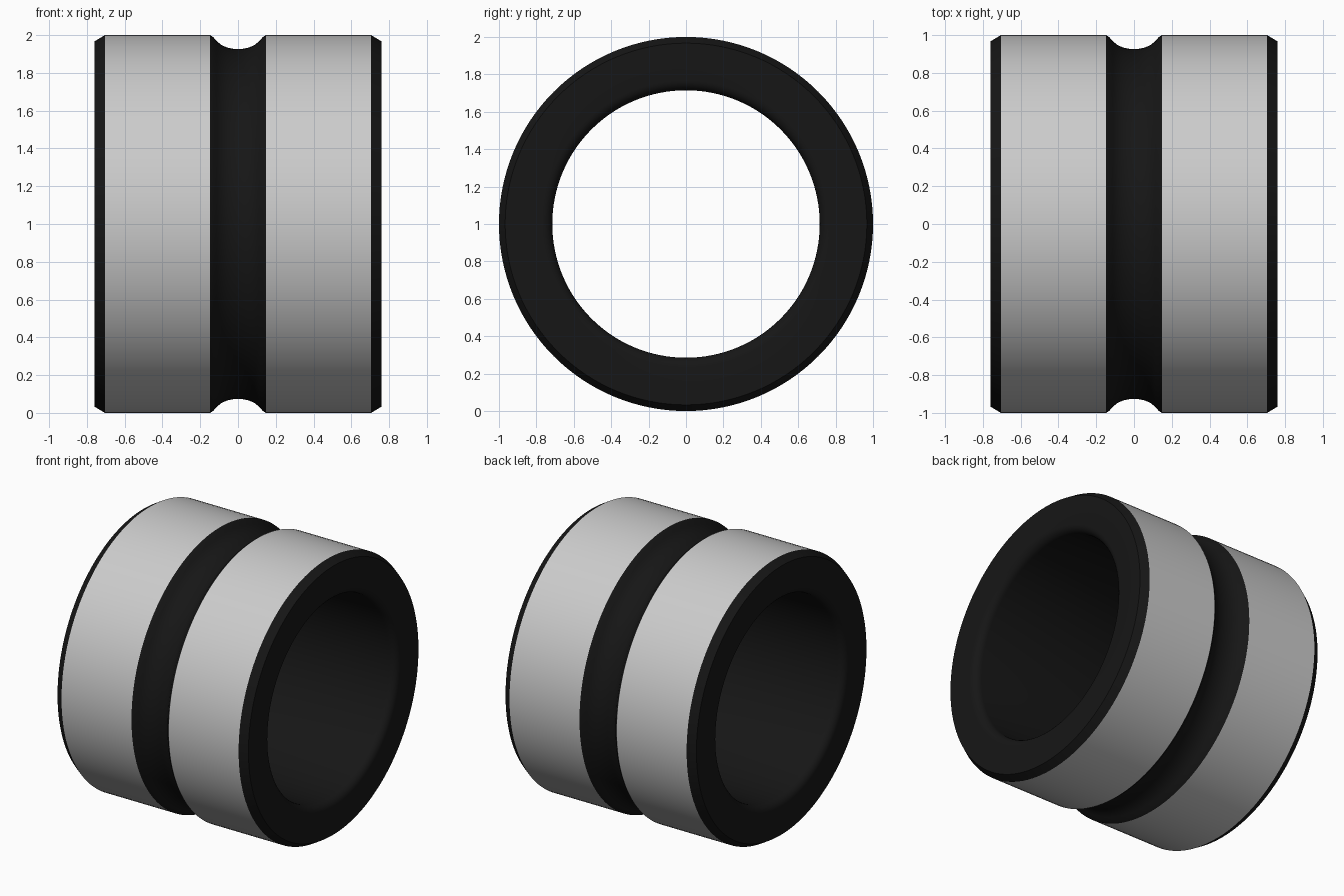
import bpy, bmesh, math

if "Cube" in bpy.data.objects:
    bpy.data.objects.remove(bpy.data.objects["Cube"])

SEGMENTS = 128


def revolve(name, profile, material=None):
    """Spin an (x, radius) profile about the x axis, centred at z = 1."""
    bm = bmesh.new()
    rings = []
    for x, r in profile:
        rings.append([bm.verts.new((x, r * math.cos(2 * math.pi * j / SEGMENTS),
                                    1 + r * math.sin(2 * math.pi * j / SEGMENTS)))
                      for j in range(SEGMENTS)])
    for a, b in zip(rings, rings[1:]):
        for j in range(SEGMENTS):
            k = (j + 1) % SEGMENTS
            bm.faces.new((a[j], a[k], b[k], b[j]))
    mesh = bpy.data.meshes.new(name)
    bm.to_mesh(mesh)
    bm.free()
    obj = bpy.data.objects.new(name, mesh)
    bpy.context.collection.objects.link(obj)
    if material:
        mesh.materials.append(material)
    bpy.ops.object.select_all(action='DESELECT')
    obj.select_set(True)
    bpy.context.view_layer.objects.active = obj
    bpy.ops.object.shade_smooth_by_angle(angle=math.radians(25))
    return obj


def mirrored(half):
    """Complete a half profile (ending or starting off x = 0) on the other side."""
    return half + [(-x, r) for x, r in reversed(half) if x > 1e-6]


black = bpy.data.materials.new("black_coating")
black.diffuse_color = (0.008, 0.008, 0.008, 1)
black.use_nodes = True
black.node_tree.nodes["Principled BSDF"].inputs["Base Color"].default_value = black.diffuse_color

HALF, EDGE, GROOVE = 0.76, 0.705, 0.148
BORE, FILLET = 0.715, 0.055

# Inner liner: outer chamfers, end faces, rounded bore mouths and bore
fillet = [(HALF - FILLET + FILLET * math.cos(t), BORE + FILLET - FILLET * math.sin(t))
          for t in [i * math.pi / 12 for i in range(7)]]
revolve("liner", mirrored([(EDGE, 1.0), (HALF, 0.967)] + fillet), black)

# Central groove with softened lips
half_groove = [(0.130, 0.988), (0.112, 0.967), (0.088, 0.948),
               (0.060, 0.935), (0.030, 0.928)]
groove = [(-GROOVE, 1.0)] + [(-x, r) for x, r in half_groove]
groove += [(0, 0.926)] + half_groove[::-1] + [(GROOVE, 1.0)]
revolve("groove", groove, black)

# Two plain metal bands
revolve("left_band", [(-EDGE, 1.0), (-GROOVE, 1.0)])
revolve("right_band", [(GROOVE, 1.0), (EDGE, 1.0)])
